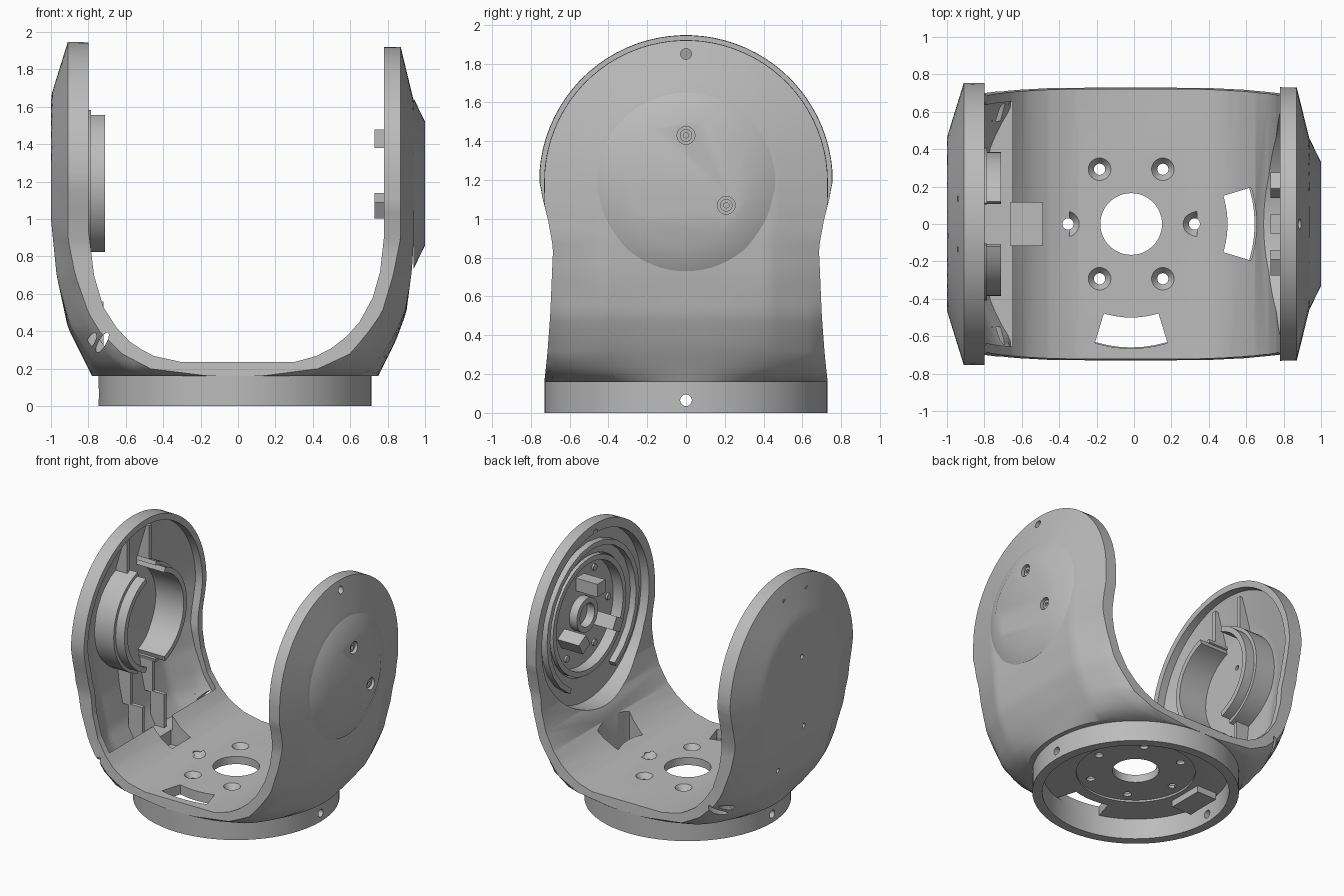
import bpy, bmesh
from math import sin, cos, pi, radians, hypot, sqrt
from mathutils import Matrix

if "Cube" in bpy.data.objects:
    bpy.data.objects.remove(bpy.data.objects["Cube"])

grey = bpy.data.materials.new("machined grey")
grey.use_nodes = True
grey.diffuse_color = (0.5, 0.5, 0.5, 1)
grey.node_tree.nodes["Principled BSDF"].inputs["Base Color"].default_value = (0.5, 0.5, 0.5, 1)

HUB = 1.19      # height of the pivot axis
CX = -0.015     # centre of the base
# maps local z to world x, with local y pointing up, at the pivot
PIVOT = Matrix(((0, 0, 1, 0), (1, 0, 0, 0), (0, 1, 0, HUB), (0, 0, 0, 1)))
BASE = Matrix.Translation((CX, 0, 0))


def finish(name, bm, matrix=None):
    if matrix is not None:
        bm.transform(matrix)
    bmesh.ops.recalc_face_normals(bm, faces=bm.faces[:])
    mesh = bpy.data.meshes.new(name)
    bm.to_mesh(mesh)
    bm.free()
    mesh.materials.append(grey)
    ob = bpy.data.objects.new(name, mesh)
    bpy.context.collection.objects.link(ob)
    return ob


def loft(name, rows, matrix=None, closed=False):
    """Skin a list of equal closed loops; cap the ends unless closed."""
    bm = bmesh.new()
    rings = [[bm.verts.new(p) for p in row] for row in rows]
    n = len(rings[0])
    pairs = list(zip(rings, rings[1:])) + ([(rings[-1], rings[0])] if closed else [])
    for a, b in pairs:
        for i in range(n):
            j = (i + 1) % n
            bm.faces.new((a[i], a[j], b[j], b[i]))
    if not closed:
        bm.faces.new(rings[0])
        bm.faces.new(rings[-1])
    return finish(name, bm, matrix)


def arc_wall(name, r0, r1, h0, h1, matrix, start=0, end=360):
    """Rectangular section swept around an axis."""
    full = end - start == 360
    n = 64 if full else 20
    angles = [radians(start + (end - start) * i / n) for i in range(n + (not full))]
    rows = [[(r * cos(a), r * sin(a), h) for r, h in ((r0, h0), (r1, h0), (r1, h1), (r0, h1))]
            for a in angles]
    return loft(name, rows, matrix, full)


def rods(name, places, r0, r1, h0, h1, matrix, segments=24):
    """Cylinders or cones along the matrix axis at several places."""
    bm = bmesh.new()
    for u, v in places:
        bmesh.ops.create_cone(bm, cap_ends=True, segments=segments, radius1=r0, radius2=r1,
                              depth=h1 - h0, matrix=Matrix.Translation((u, v, (h0 + h1) / 2)))
    return finish(name, bm, matrix)


def box(name, lo, hi):
    bm = bmesh.new()
    size = [b - a for a, b in zip(lo, hi)]
    mid = [(a + b) / 2 for a, b in zip(lo, hi)]
    bmesh.ops.create_cube(bm, size=1, matrix=Matrix.Translation(mid) @ Matrix.Diagonal((*size, 1)))
    return finish(name, bm)


def cut(target, *cutters):
    for c in cutters:
        mod = target.modifiers.new("cut", 'BOOLEAN')
        mod.operation, mod.solver, mod.object = 'DIFFERENCE', 'EXACT', c
        bpy.context.view_layer.objects.active = target
        bpy.ops.object.modifier_apply(modifier=mod.name)
        bpy.data.objects.remove(c)


def lerp(table, z):
    for (z0, v0), (z1, v1) in zip(table, table[1:]):
        if z <= z1:
            return v0 + (v1 - v0) * max(0, z - z0) / (z1 - z0)
    return table[-1][1]


# Outer shape by height: half width, edge crease and central bulge of each arm
WIDTH = [(.16, .73), (.3, .715), (.5, .70), (.85, .685), (1.0, .712), (1.1, .738), (HUB, .755)]
CREASE = {1: [(.16, .12), (.2, .43), (.28, .6), (.4, .7), (.5, .77), (.7, .83), (.9, .87)],
          -1: [(.16, .15), (.2, .47), (.28, .62), (.4, .74), (.5, .8), (.7, .87), (.9, .91)]}
BULGE = {1: [(.16, .75), (.34, .84), (.5, .9), (.73, .93), (.9, .94)],
         -1: [(.16, .78), (.42, .91), (.7, .97), (1.0, 1.0)]}
RADIUS = {1: .73, -1: .757}
STEPS = 36


def arm_row(side, t, z_low, inset=0):
    """One level of an arm: t in 0..1 climbs to the pivot, 1..2 goes round the top."""
    radius = RADIUS[side] - inset
    if t <= 1:
        z = z_low + (HUB - z_low) * t
        half = min(lerp(WIDTH, z), RADIUS[side]) - inset
    else:
        a = (t - 1) * radians(88)
        z, half = HUB + radius * sin(a), radius * cos(a)
    c, b = lerp(CREASE[side], z), lerp(BULGE[side], z)
    row = []
    for i in range(STEPS + 1):
        u = 2 * i / STEPS - 1
        if t <= 1:
            k = min(1, max(0, (z - .16) / .5))
            g = k * min(1, (1 - abs(u)) / .386) + (1 - k) * sqrt(1 - u * u)
        else:
            g = min(1, max(0, radius - hypot(u * half, z - HUB)) / .29)
        x = c + (b - c) * g - inset
        row.append((side * (max(.66, x) if inset else x), u * half, z))
    return row


levels = [i / 26 for i in range(27)] + [1 + i / 20 for i in range(1, 21)]
yoke = loft("yoke_body", [arm_row(1, t, .16) + arm_row(-1, t, .16)[::-1] for t in levels])

# Open U between the arms
half_l = [(.3, .235), (.42, .268), (.5, .31), (.58, .372), (.65, .45), (.72, .58), (.76, .72), (.78, .9)]
half_r = [(-.3, .235), (-.45, .268), (-.52, .305), (-.58, .345), (-.65, .42), (-.72, .53),
          (-.77, .7), (-.8, .95)]
profile = [(-.8, 2.3)] + half_r[::-1] + half_l + [(.78, 2.3)]
cut(yoke, loft("u_cutter", [[(x, y, z) for x, z in profile] for y in (-1, 1)]))

# Hollow of the right arm
hollow = [arm_row(-1, t, .3, .05) for t in levels]
cut(yoke, loft("hollow_cutter", [r + [(-.65, r[-1][1], r[-1][2]), (-.65, r[0][1], r[0][2])]
                                 for r in hollow]))

# Round recesses of the left arm
cut(yoke,
    rods("recess_cutter", [(0, 0)], .66, .66, .6, .85, PIVOT, 64),
    rods("deep_recess_cutter", [(0, 0)], .46, .46, .58, .915, PIVOT, 64),
    rods("top_pin_cutter", [(0, .66)], .028, .028, .6, 1.1, PIVOT))

# Floor: centre hole, countersunk bolt holes, two curved windows and a cable notch
bolts = [(.338 * cos(i * pi / 3), .338 * sin(i * pi / 3)) for i in range(6)]
cut(yoke,
    rods("under_step_cutter", [(0, 0)], .42, .42, .1, .175, BASE, 64),
    rods("centre_cutter", [(0, 0)], .165, .165, .05, .4, BASE, 48),
    rods("bolt_cutter", bolts, .03, .03, .05, .4, BASE),
    rods("countersink_cutter", bolts, .03, .068, .195, .245, BASE),
    arc_wall("front_window_cutter", .5, .665, .05, .6, BASE, -107, -73),
    arc_wall("left_window_cutter", .515, .67, .05, .6, BASE, -17, 17),
    box("notch_cutter", (-.66, -.115, .19), (-.49, .115, .6)))

# Small holes in the right arm face and vents in its lower corners
cut(yoke, rods("face_hole_cutter", [(0, .17), (-.2, -.26), (-.05, -.39), (-.15, -.59), (.2, -.66)],
               .018, .018, -1.1, -.88, PIVOT, 16))
for y in (-.7, .7):
    for x in (-.79, -.725):
        m = (Matrix.Translation((x, y, .34)) @ Matrix.Rotation(radians(30), 4, 'Y')
             @ Matrix.Rotation(pi / 2, 4, 'X') @ Matrix.Diagonal((.5, 1.5, 1, 1)))
        cut(yoke, rods("vent_cutter", [(0, 0)], .04, .04, -.15, .15, m))

# Base ring with two side holes
ring = arc_wall("base_ring", .66, .73, 0, .165, BASE)
cut(ring, rods("ring_hole_cutter", [(0, .065 - HUB)], .03, .03, -1, 1, PIVOT))
box("notch_housing", (-.64, -.14, .11), (-.47, .14, .185))

# Raised pad and screws outside the left arm
screws = [(.24 * cos(radians(a)), .24 * sin(radians(a))) for a in (90, 210, 330)]
pad = rods("left_pad", [(0, 0)], .46, .33, .937, 1.0, PIVOT, 64)
cut(pad, rods("screw_well_cutter", screws, .046, .046, .96, 1.1, PIVOT))
heads = rods("screw_heads", screws, .032, .032, .955, .985, PIVOT)
cut(heads, rods("socket_cutter", screws, .015, .015, .97, 1.0, PIVOT, 6))

# Rings, hub and drive posts inside the left arm
arc_wall("left_guide_ring", .53, .57, .8, .86, PIVOT, -60, 240)
arc_wall("left_inner_ring", .41, .45, .83, .92, PIVOT)
arc_wall("left_hub", .09, .13, .85, .92, PIVOT)
rods("left_disc_bolts", [(.34 * cos(i * pi / 3), .34 * sin(i * pi / 3)) for i in range(6)],
     .025, .025, .9, .92, PIVOT, 12)
for i, (u, v) in enumerate(screws):
    turn = Matrix.Rotation(radians(90 + 120 * i), 4, 'Z')
    post = box(f"drive_post_{i + 1}", (.19, -.05, .73), (.29, .05, .925))
    post.data.transform(PIVOT @ turn)

# Split bearing collar inside the right arm
for tag, mid in (("back", 0), ("front", 180)):
    arc_wall(f"{tag}_collar", .345, .385, -.96, -.71, PIVOT, mid - 72, mid + 72)
    arc_wall(f"{tag}_collar_step", .38, .41, -.96, -.785, PIVOT, mid - 74, mid + 74)

# Stiffening ribs of the right arm
for tag, s in (("back", 1), ("front", -1)):
    y0, y1 = sorted((s * .12, s * .15))
    box(f"{tag}_upper_rib", (-.945, y0, 1.54), (-.85, y1, 1.84))
    box(f"{tag}_lower_rib", (-.93, y0, .55), (-.82, y1, .84))
    box(f"{tag}_foot_rib", (-.84, y0, .3), (-.72, y1, .56))

bpy.ops.object.select_all(action='DESELECT')
for ob in bpy.context.scene.objects:
    if ob.type == 'MESH' and grey.name in ob.data.materials:
        ob.select_set(True)
        bpy.context.view_layer.objects.active = ob
bpy.ops.object.shade_smooth_by_angle(angle=radians(32))
